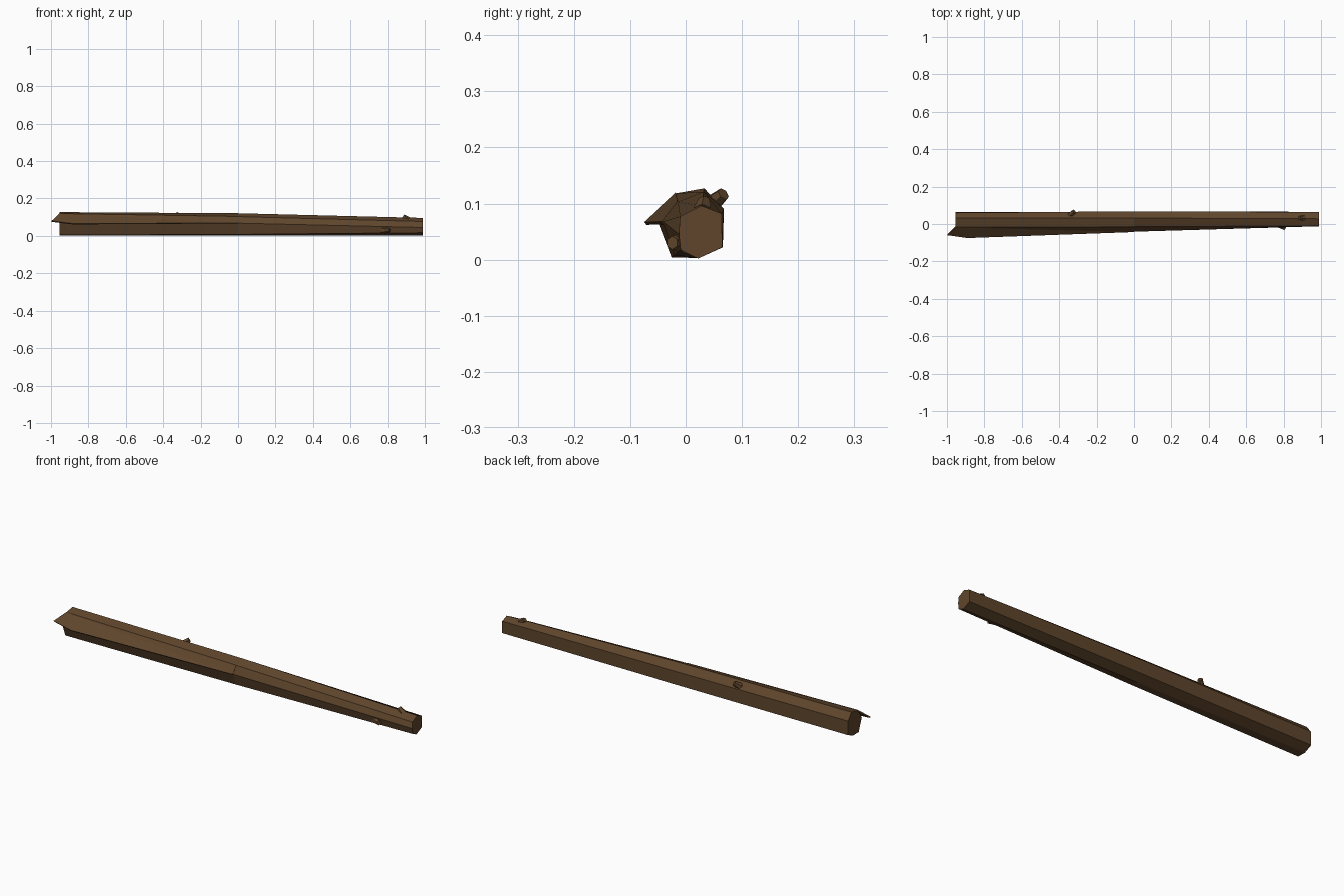
import bpy, bmesh
from mathutils import Vector

if "Cube" in bpy.data.objects:
    bpy.data.objects.remove(bpy.data.objects["Cube"])

def material(name, col):
    m = bpy.data.materials.new(name)
    m.diffuse_color = (*col, 1)
    m.use_nodes = True
    m.node_tree.nodes["Principled BSDF"].inputs["Base Color"].default_value = m.diffuse_color
    return m

bark = material("bark", (0.115, 0.06, 0.025))

def finish(name, bm):
    bmesh.ops.recalc_face_normals(bm, faces=bm.faces)
    me = bpy.data.meshes.new(name)
    bm.to_mesh(me)
    bm.free()
    me.materials.append(bark)
    ob = bpy.data.objects.new(name, me)
    bpy.context.collection.objects.link(ob)
    return ob

# Trunk: seven-sided tapered loft through three (y, z) sections
sections = [
    (-0.955, [(-0.05, .069), (-.018, .118), (.033, .127), (.06, .092), (.063, .022), (.02, .003), (-.025, .004)]),
    (0.0, [(-.041, .068), (-.014, .103), (.032, .121), (.068, .09), (.066, .022), (.02, .003), (-.02, .008)]),
    (0.99, [(-.012, .045), (-.01, .077), (.028, .096), (.064, .082), (.065, .022), (.022, .002), (-.009, .017)]),
]
bm = bmesh.new()
rings = [[bm.verts.new((x, y, z)) for y, z in pts] for x, pts in sections]
for a, b in zip(rings, rings[1:]):
    for i in range(7):
        j = (i + 1) % 7
        bm.faces.new((a[i], a[j], b[j], b[i]))
bm.faces.new(rings[0])
bm.faces.new(rings[-1])
finish("trunk", bm)

# Splinter: thin bark sheet peeling off past the big end
top = [(-.955, -.018, .1195), (-.997, -.06, .08), (-.89, -.075, .067),
       (0, -.043, .068), (0, -.015, .104)]
bm = bmesh.new()
up = [bm.verts.new(p) for p in top]
low = [bm.verts.new(Vector(p) + Vector((0, .004, -.005))) for p in top]
for ring in (up, low):
    for i in (1, 2, 3):
        bm.faces.new((ring[0], ring[i], ring[i + 1]))
for i in range(5):
    j = (i + 1) % 5
    bm.faces.new((up[i], up[j], low[j], low[i]))
finish("bark_splinter", bm)

# Knots: short six-sided broken twig stubs
def knot(name, base, tip, r1, r2):
    base, tip = Vector(base), Vector(tip)
    d = tip - base
    bm = bmesh.new()
    bmesh.ops.create_cone(bm, cap_ends=True, segments=6, radius1=r1, radius2=r2, depth=d.length)
    ob = finish(name, bm)
    ob.location = (base + tip) / 2
    ob.rotation_euler = d.to_track_quat('Z', 'Y').to_euler()

knot("knot_back", (-.345, .042, .095), (-.32, .067, .117), .018, .012)
knot("knot_top", (.91, .03, .085), (.885, .033, .105), .018, .011)
knot("knot_front", (.77, .0, .03), (.81, -.024, .03), .02, .012)
